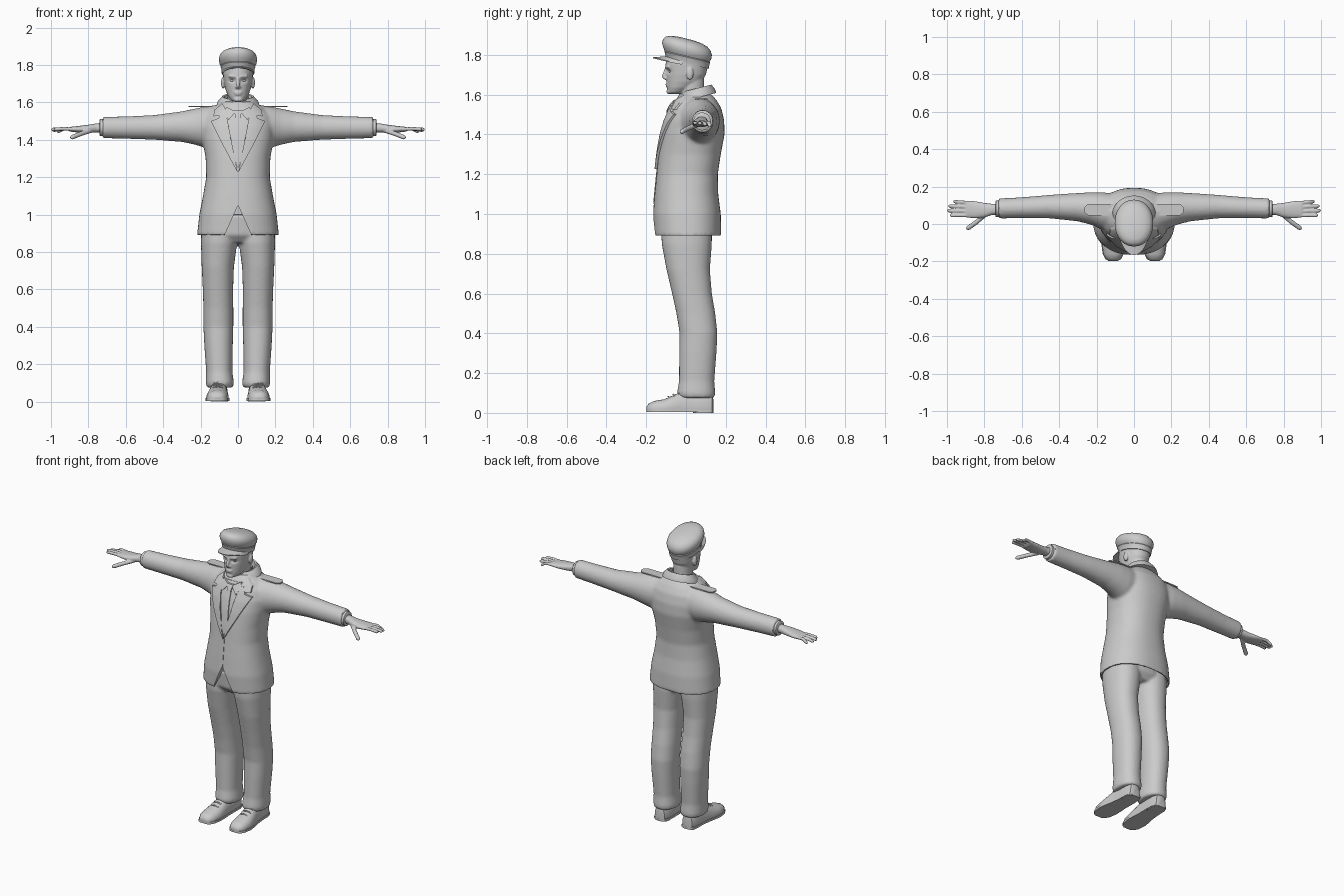
import bpy, bmesh, math
from mathutils import Vector
from mathutils.bvhtree import BVHTree

if "Cube" in bpy.data.objects:
    bpy.data.objects.remove(bpy.data.objects["Cube"])

grey = bpy.data.materials.new("plain_grey")
grey.use_nodes = True
grey.diffuse_color = (0.6, 0.6, 0.6, 1)
grey.node_tree.nodes["Principled BSDF"].inputs["Base Color"].default_value = (0.6, 0.6, 0.6, 1)


def ring(c, u, v, n=32, p=2.0):
    """Superellipse ring around c, spanned by the half axes u and v."""
    c, u, v = Vector(c), Vector(u), Vector(v)
    pts = []
    for i in range(n):
        a = math.tau * i / n
        k, s = math.cos(a), math.sin(a)
        pts.append(c + u * math.copysign(abs(k) ** (2 / p), k) + v * math.copysign(abs(s) ** (2 / p), s))
    return pts


def loft(bm, rings):
    rows = [[bm.verts.new(q) for q in r] for r in rings]
    n = len(rows[0])
    for a, b in zip(rows, rows[1:]):
        for i in range(n):
            bm.faces.new((a[i], a[(i + 1) % n], b[(i + 1) % n], b[i]))
    bm.faces.new(rows[0])
    bm.faces.new(rows[-1])


def upright(bm, rows, p=2.0, tilt=0, n=40):
    """Loft up z from rows of (z, centre x, half width, front y, back y)."""
    loft(bm, [ring((x, (f + b) / 2, z - tilt * (f + b) / 2), (w, 0, 0), (0, (b - f) / 2, -tilt * (b - f) / 2), n, p)
              for z, x, w, f, b in rows])


def limb(bm, s, rows, p=2.0):
    """Loft along x from rows of (x, y, z, half depth, half height)."""
    loft(bm, [ring((s * x, y, z), (0, ry, 0), (0, 0, rz), 24, p) for x, y, z, ry, rz in rows])


def tube(bm, pts, r):
    """Round ended tube through points."""
    pts = [Vector(q) for q in pts]
    d0, d1 = (pts[1] - pts[0]).normalized(), (pts[-1] - pts[-2]).normalized()
    stations = [(pts[0] - d0 * r * .9, r * .4), *[(q, r) for q in pts], (pts[-1] + d1 * r * .9, r * .4)]
    u = d0.orthogonal().normalized()
    v = d0.cross(u)
    loft(bm, [ring(q, u * k, v * k, 12) for q, k in stations])


def ball(bm, c, r):
    loft(bm, [ring((c[0], c[1], c[2] + r[2] * math.sin(t)), (r[0] * math.cos(t), 0, 0), (0, r[1] * math.cos(t), 0), 16)
              for t in [math.pi * (i / 8 - .5) * .97 for i in range(9)]])


def bake(ob):
    mesh = bpy.data.meshes.new_from_object(ob.evaluated_get(bpy.context.evaluated_depsgraph_get()))
    ob.modifiers.clear()
    ob.data = mesh
    shade(ob)


def shade(ob, angle=40):
    for f in ob.data.polygons:
        f.use_smooth = True
    ob.data.set_sharp_from_angle(angle=math.radians(angle))


def make(name, bm, voxel=0, smooth=4):
    """Turn a bmesh into an object; voxel merges overlapping volumes."""
    bmesh.ops.recalc_face_normals(bm, faces=bm.faces)
    mesh = bpy.data.meshes.new(name)
    bm.to_mesh(mesh)
    bm.free()
    mesh.materials.append(grey)
    ob = bpy.data.objects.new(name, mesh)
    bpy.context.scene.collection.objects.link(ob)
    if voxel:
        m = ob.modifiers.new("merge", 'REMESH')
        m.mode, m.voxel_size = 'VOXEL', voxel
        m = ob.modifiers.new("soften", 'SMOOTH')
        m.factor, m.iterations = .5, smooth
        bake(ob)
        if not ob.data.materials:
            ob.data.materials.append(grey)
    shade(ob)
    return ob


# Jacket: hollow hem, body and sleeves merged
bm = bmesh.new()
upright(bm, [(.95, 0, .195, -.14, .155), (.89, 0, .205, -.148, .165), (.89, 0, .219, -.16, .178),
             (1.0, 0, .207, -.166, .175), (1.1, 0, .187, -.158, .162), (1.2, 0, .17, -.148, .16),
             (1.3, 0, .173, -.138, .175), (1.4, 0, .19, -.122, .194), (1.47, 0, .195, -.103, .192),
             (1.53, 0, .18, -.078, .178), (1.57, 0, .14, -.055, .155), (1.605, 0, .085, -.03, .125)], 2.3)
for s in (1, -1):
    limb(bm, s, [(.08, .06, 1.47, .1, .12), (.17, .07, 1.467, .1, .112), (.23, .083, 1.47, .087, .097),
                 (.3, .09, 1.47, .076, .082), (.45, .093, 1.466, .063, .066), (.6, .087, 1.465, .056, .06),
                 (.725, .083, 1.465, .054, .057)])
jacket = make("jacket", bm, .009, 6)
surface = bmesh.new()
surface.from_mesh(jacket.data)
tree = BVHTree.FromBMesh(surface)

# Cutaway at the jacket front
bm = bmesh.new()
loft(bm, [[Vector((x, y, z)) for x, z in ((-.085, .86), (0, 1.05), (.085, .86))] for y in (-.3, -.1)])
cutter = make("hem_cutter", bm)
cutter.hide_render = True
cut = jacket.modifiers.new("cutaway", 'BOOLEAN')
cut.object, cut.operation, cut.solver = cutter, 'DIFFERENCE', 'EXACT'
bake(jacket)
bpy.data.objects.remove(cutter)


def panel(name, outline, lift, thick, sides=(1,)):
    """Cloth plate laid on the front of the jacket from an (x, z) outline."""
    bm = bmesh.new()
    for s in sides:
        bm.faces.new([bm.verts.new((s * x, 0, z)) for x, z in outline])
    bmesh.ops.triangulate(bm, faces=bm.faces)
    for _ in range(4):
        bmesh.ops.subdivide_edges(bm, edges=bm.edges, cuts=1, use_grid_fill=True)
    for v in bm.verts:
        hit = tree.ray_cast(Vector((v.co.x, -1, v.co.z)), Vector((0, 1, 0)))[0]
        v.co.y = (min(hit.y, .06) if hit else -.01) - lift
    old = list(bm.verts)
    new = bmesh.ops.extrude_face_region(bm, geom=list(bm.faces))["geom"]
    for v in old:
        v.co.y += thick
    del new
    return make(name, bm)


# Front opening: shirt, tie, lapels, collar leaves, closing edge
panel("shirt_front", [(0, 1.235), (.078, 1.57), (-.078, 1.57)], .003, .006)
panel("tie", [(0, 1.245), (.024, 1.31), (.012, 1.525), (-.012, 1.525), (-.024, 1.31)], .009, .008)
panel("tie_knot", [(.012, 1.515), (.021, 1.555), (-.021, 1.555), (-.012, 1.515)], .016, .014)
panel("lapels", [(.002, 1.225), (.075, 1.36), (.145, 1.5), (.105, 1.515), (.075, 1.575), (.066, 1.555), (.04, 1.4)],
      .013, .013, (1, -1))
panel("upper_lapels", [(.072, 1.53), (.132, 1.525), (.125, 1.56), (.085, 1.595), (.068, 1.57)], .012, .012, (1, -1))
panel("shirt_collar_leaves", [(.012, 1.55), (.05, 1.505), (.078, 1.55), (.06, 1.575)], .014, .012, (1, -1))
panel("closing_edge", [(-.004, 1.05), (.004, 1.05), (.004, 1.235), (-.004, 1.235)], .003, .004)

# Collars round the neck, higher at the back
bm = bmesh.new()
upright(bm, [(1.57, 0, .115, -.045, .152), (1.592, 0, .108, -.035, .145), (1.618, 0, .083, -.015, .128),
             (1.615, 0, .074, -.01, .12), (1.58, 0, .07, -.005, .115)], tilt=-.25)
make("jacket_collar", bm)
bm = bmesh.new()
upright(bm, [(1.55, 0, .074, -.045, .11), (1.595, 0, .068, -.04, .108), (1.612, 0, .062, -.034, .102),
             (1.59, 0, .056, -.03, .096)], tilt=-.25)
make("shirt_collar", bm)

# Shoulder straps
bm = bmesh.new()
for s in (1, -1):
    outline = [(.09, .045), (.245, .045), (.265, .062), (.265, .09), (.245, .108), (.09, .108)]
    loft(bm, [[Vector((s * x, y, z)) for x, y in outline] for z in (1.574, 1.581)])
make("shoulder_straps", bm)

# Trousers
bm = bmesh.new()
upright(bm, [(.85, 0, .12, -.09, .1), (.89, 0, .185, -.125, .13), (1.0, 0, .19, -.135, .14)], 2.3)
for s in (1, -1):
    upright(bm, [(z, s * x, w, f, b) for z, x, w, f, b in (
        (.075, .097, .07, -.035, .142), (.1, .097, .075, -.045, .147), (.16, .1, .07, -.035, .142),
        (.3, .104, .076, -.034, .153), (.4, .105, .08, -.032, .158), (.5, .105, .08, -.048, .147),
        (.6, .107, .081, -.07, .13), (.72, .108, .086, -.098, .12), (.85, .101, .097, -.122, .13),
        (.96, .1, .095, -.125, .13))], 2.2)
make("trousers", bm, .009, 4)

# Shoes with soles and laces
for s, side in ((1, "left"), (-1, "right")):
    bm = bmesh.new()
    rows = [(-.198, .111, .02, .03), (-.188, .111, .038, .047), (-.16, .111, .053, .06), (-.11, .11, .06, .068),
            (-.06, .107, .056, .09), (-.02, .104, .05, .108), (.05, .1, .047, .115), (.1, .1, .046, .11),
            (.13, .1, .036, .095), (.137, .1, .02, .07)]
    rings = [ring((s * x, y, .018), (w, 0, 0), (0, 0, h - .018), 28, 2.3) for y, x, w, h in rows]
    loft(bm, [[Vector((q.x, q.y, max(q.z, .012))) for q in r] for r in rings])
    make(side + "_shoe", bm)
    bm = bmesh.new()
    edge = [Vector((s * (x + w + .004), y, 0)) for y, x, w, h in rows]
    edge += [Vector((s * (x - w - .004), y, 0)) for y, x, w, h in reversed(rows)]
    loft(bm, [[q + Vector((0, 0, z)) for q in edge] for z in (.004, .018)])
    upright(bm, [(0, s * .1, .046, .035, .138), (.012, s * .1, .046, .035, .138)], 3)
    make(side + "_sole", bm)
    bm = bmesh.new()
    for y, z in ((-.085, .082), (-.06, .093), (-.035, .104)):
        tube(bm, [(s * .107 - .025, y, z - .008), (s * .107, y - .004, z), (s * .107 + .025, y, z - .008)], .004)
    make(side + "_laces", bm)

# Shirt cuffs and hands
for s, side in ((1, "left"), (-1, "right")):
    bm = bmesh.new()
    limb(bm, s, [(.7, .081, 1.465, .044, .045), (.738, .081, 1.465, .044, .045), (.741, .081, 1.465, .04, .041)])
    make(side + "_cuff", bm)
    bm = bmesh.new()
    limb(bm, s, [(.71, .08, 1.466, .029, .026), (.76, .078, 1.463, .03, .024), (.8, .074, 1.458, .039, .022),
                 (.85, .076, 1.456, .046, .018), (.895, .08, 1.456, .045, .013), (.905, .08, 1.456, .04, .009)], 2.3)
    for y0, y1, tip, z in ((.113, .12, .958, 1.444), (.09, .096, .985, 1.45), (.068, .071, .991, 1.455), (.046, .046, .976, 1.456)):
        tube(bm, [(s * .88, y0, 1.456), (s * .93, (y0 + y1) / 2, 1.459), (s * tip, y1, z)], .0098)
    tube(bm, [(s * .79, .055, 1.448), (s * .845, .008, 1.43), (s * .887, -.022, 1.413)], .0125)
    make(side + "_hand", bm, .004, 3)

# Head: neck, skull, nose, lips and ears merged, then eye sockets pressed in
bm = bmesh.new()
upright(bm, [(1.52, 0, .058, -.025, .1), (1.6, 0, .055, -.03, .092), (1.68, 0, .058, -.04, .092)])
upright(bm, [(1.603, 0, .022, -.084, -.035), (1.612, 0, .038, -.092, -.005), (1.635, 0, .054, -.095, .035),
             (1.665, 0, .066, -.097, .08), (1.7, 0, .074, -.099, .1), (1.75, 0, .08, -.103, .112),
             (1.8, 0, .08, -.096, .11), (1.84, 0, .06, -.07, .08)], 2.15)
tube(bm, [(0, -.095, 1.735), (0, -.108, 1.705), (0, -.113, 1.688)], .0095)
ball(bm, (0, -.1, 1.682), (.017, .012, .009))
ball(bm, (0, -.095, 1.653), (.024, .009, .005))
ball(bm, (0, -.094, 1.643), (.02, .009, .005))
ball(bm, (0, -.085, 1.615), (.024, .014, .013))
for s in (1, -1):
    ball(bm, (s * .08, .02, 1.705), (.011, .018, .032))
    tube(bm, [(s * .014, -.099, 1.737), (s * .045, -.088, 1.74)], .007)
head = make("head", bm, .0045, 3)
for v in head.data.vertices:
    for s in (1, -1):
        d = ((v.co.x - s * .031) / .017) ** 2 + ((v.co.z - 1.717) / .011) ** 2
        if v.co.y < -.04:
            v.co.y += .012 * math.exp(-d)
bm = bmesh.new()
for s in (1, -1):
    ball(bm, (s * .031, -.075, 1.717), (.012, .012, .008))
make("eyes", bm)

# Cap, sloping down to the back
bm = bmesh.new()
upright(bm, [(1.757, 0, .086, -.1, .114), (1.785, 0, .09, -.106, .119), (1.79, 0, .093, -.109, .121),
             (1.794, 0, .09, -.107, .119), (1.81, 0, .099, -.115, .127), (1.83, 0, .103, -.12, .13),
             (1.85, 0, .098, -.116, .124), (1.866, 0, .084, -.104, .108), (1.876, 0, .06, -.08, .08),
             (1.882, 0, .025, -.04, .035)], 2.1, .24)
make("cap", bm)
bm = bmesh.new()
arcs = []
for i in range(25):
    a = math.pi * (1.06 + .88 * i / 24)
    k, h = math.cos(a), -math.sin(a)
    x, y = .088 * k, .005 - .103 * h
    reach = .068 * h ** 1.3
    z = 1.757 - .24 * y + .006
    drop = .012 * k * k + .004
    arcs.append([Vector((x * .95, y + .008, z)), Vector((x * 1.03, y - reach, z - drop)),
                 Vector((x * 1.03, y - reach, z - drop + .005)), Vector((x * .95, y + .008, z + .007))])
loft(bm, arcs)
make("visor", bm)
